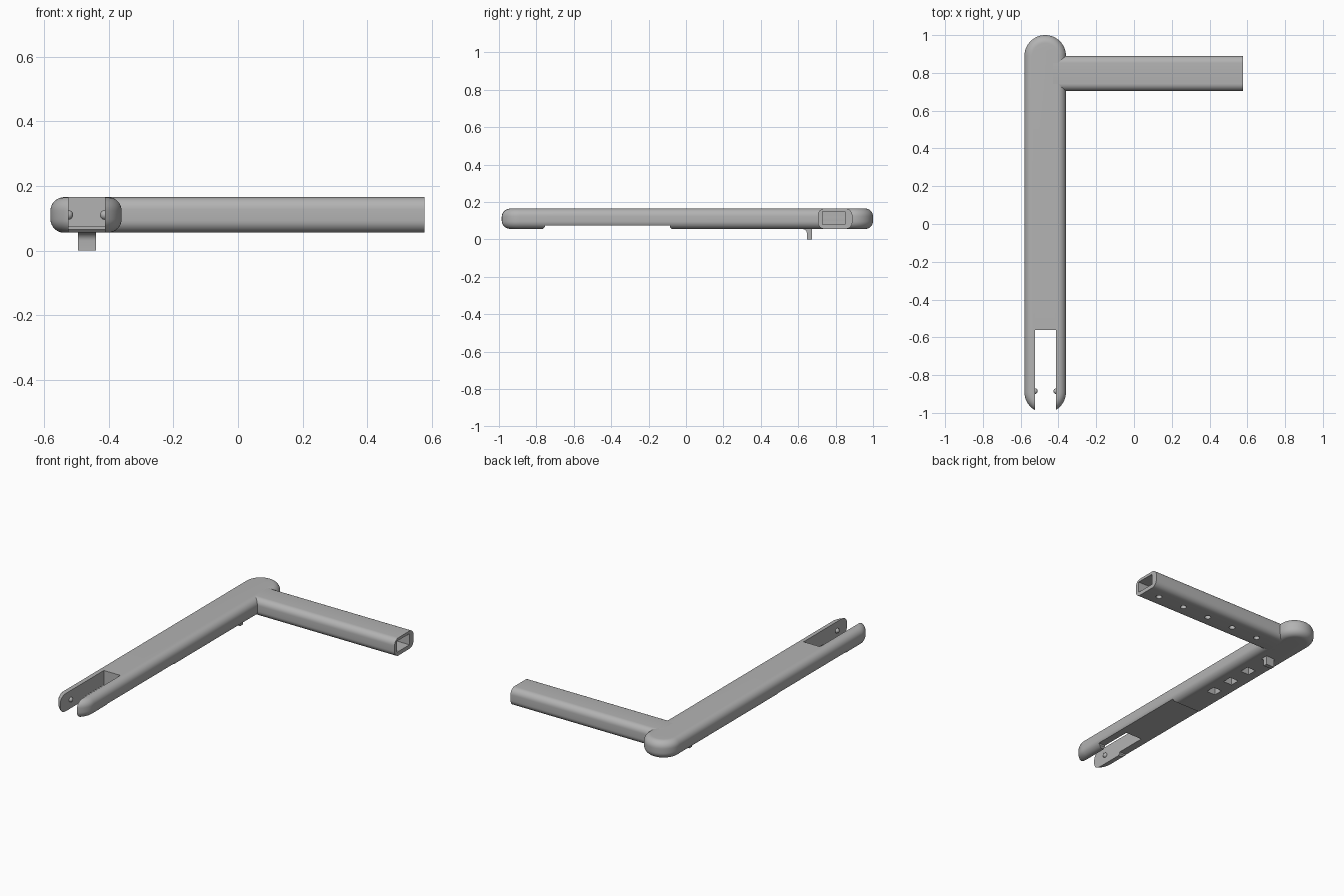
import bpy, bmesh, math
from mathutils import Matrix

cube = bpy.data.objects.get("Cube")
if cube:
    bpy.data.objects.remove(cube)

LOW, HIGH = 0.055, 0.165      # underside and top of the arms
MID = (LOW + HIGH) / 2
AX, R = -0.47, 0.11           # main arm axis and half width
TY = 0.797                    # side tube axis

grey = bpy.data.materials.new("plain grey")
grey.use_nodes = True
colour = (0.45, 0.45, 0.45, 1)
grey.diffuse_color = colour
grey.node_tree.nodes["Principled BSDF"].inputs["Base Color"].default_value = colour


def finish(name, bm):
    bmesh.ops.recalc_face_normals(bm, faces=bm.faces)
    mesh = bpy.data.meshes.new(name)
    bm.to_mesh(mesh)
    bm.free()
    ob = bpy.data.objects.new(name, mesh)
    bpy.context.collection.objects.link(ob)
    mesh.materials.append(grey)
    return ob


def prism(name, points, direction):
    """Extrude a closed outline of 3D points along a direction."""
    bm = bmesh.new()
    face = bm.faces.new([bm.verts.new(p) for p in points])
    out = bmesh.ops.extrude_face_region(bm, geom=[face])
    verts = [v for v in out["geom"] if isinstance(v, bmesh.types.BMVert)]
    bmesh.ops.translate(bm, verts=verts, vec=direction)
    return finish(name, bm)


def box(name, x, y, z):
    return prism(name, [(x[0], y[0], z[0]), (x[1], y[0], z[0]),
                        (x[1], y[1], z[0]), (x[0], y[1], z[0])], (0, 0, z[1] - z[0]))


def cylinder(name, x, y, z, radius, depth):
    bm = bmesh.new()
    bmesh.ops.create_cone(bm, cap_ends=True, segments=20, radius1=radius, radius2=radius,
                          depth=depth, matrix=Matrix.Translation((x, y, z)))
    return finish(name, bm)


def activate(ob):
    bpy.ops.object.select_all(action="DESELECT")
    bpy.context.view_layer.objects.active = ob
    ob.select_set(True)


def cut(ob, cutter):
    cutter.hide_render = True
    mod = ob.modifiers.new("cut", "BOOLEAN")
    mod.operation, mod.solver, mod.object = "DIFFERENCE", "EXACT", cutter
    activate(ob)
    bpy.ops.object.modifier_apply(modifier=mod.name)
    bpy.data.objects.remove(cutter)


def smooth(ob):
    activate(ob)
    bpy.ops.object.shade_smooth_by_angle(angle=math.radians(30))


def arc(cx, cy, r, start, end, n):
    steps = [math.radians(start + (end - start) * i / n) for i in range(n + 1)]
    return [(cx + r * math.cos(a), cy + r * math.sin(a)) for a in steps]


# Main arm: a long capsule with rounded rims
outline = arc(AX, 1 - R, R, 0, 180, 32) + arc(AX, R - 1, R, 180, 360, 32)
main_arm = prism("main_arm", [(x, y, LOW) for x, y in outline], (0, 0, HIGH - LOW))
bevel = main_arm.modifiers.new("round", "BEVEL")
bevel.width, bevel.segments, bevel.limit_method = 0.042, 8, "ANGLE"
bevel.angle_limit = math.radians(40)
activate(main_arm)
bpy.ops.object.modifier_apply(modifier=bevel.name)

# Fork slot, shallow underside recess and square sockets
SLOT = (-0.525, -0.412)
cut(main_arm, box("slot_cutter", SLOT, (-1.1, -0.56), (0, 0.3)))
recess = [(-0.77, 0.03), (-0.765, LOW), (-0.755, 0.065), (-0.755, 0.075),
          (-0.085, 0.075), (-0.085, 0.065), (-0.075, LOW), (-0.07, 0.03)]
cut(main_arm, prism("recess_cutter", [(AX - 0.2, y, z) for y, z in recess], (0.4, 0, 0)))
for y in (0.165, 0.315, 0.47):
    cut(main_arm, box("socket_cutter", (AX - 0.03, AX + 0.03), (y - 0.03, y + 0.03), (0.02, 0.105)))
smooth(main_arm)

# Side tube: rounded rectangular section, hollow from the open end
h, w, r = (HIGH - LOW) / 2, 0.0925, 0.038
section = []
for sy, sz, start in ((1, 1, 0), (-1, 1, 90), (-1, -1, 180), (1, -1, 270)):
    section += arc(TY + sy * (w - r), MID + sz * (h - r), r, start, start + 90, 8)
side_tube = prism("side_tube", [(-0.43, y, z) for y, z in section], (1.007, 0, 0))
cut(side_tube, box("bore_cutter", (-0.36, 0.7), (0.73, 0.85), (0.08, 0.148)))
for i in range(5):
    cut(side_tube, cylinder("hole_cutter", 0.48 - 0.185 * i, TY, 0.06, 0.018, 0.08))
smooth(side_tube)

# Locking hook under the main arm, with a curved root
root = [(0.674, LOW + 0.01), (0.674, 0), (0.647, 0), (0.647, 0.03)]
root += arc(0.622, 0.03, 0.025, 0, 90, 6)[1:] + [(0.622, LOW + 0.01)]
hook = prism("hook", [(-0.495, y, z) for y, z in root], (0.056, 0, 0))
smooth(hook)

# Snap bumps on the inner faces of the fork
for name, x in (("right_bump", SLOT[0]), ("left_bump", SLOT[1])):
    bm = bmesh.new()
    bmesh.ops.create_uvsphere(bm, u_segments=20, v_segments=12, radius=0.015,
                              matrix=Matrix.Translation((x, -0.885, MID)))
    smooth(finish(name, bm))
